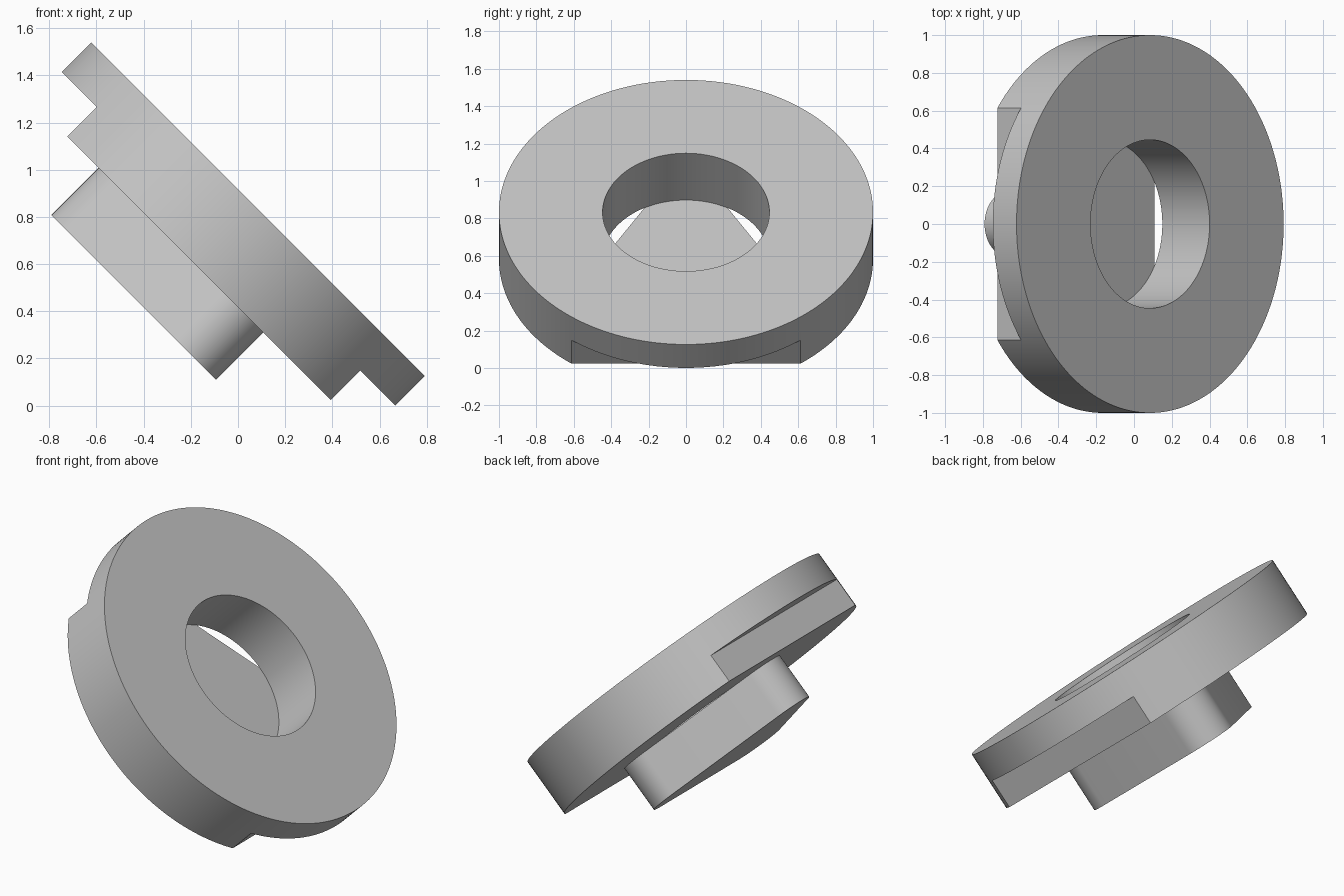
import bpy
import bmesh
from math import cos, sin, pi, radians
from mathutils import Matrix, Vector

default = bpy.data.objects.get("Cube")
if default:
    bpy.data.objects.remove(default, do_unlink=True)

# Single grey material
GREY = (0.55, 0.55, 0.55, 1.0)
grey = bpy.data.materials.new("plain_grey")
grey.use_nodes = True
grey.diffuse_color = GREY
grey.node_tree.nodes["Principled BSDF"].inputs["Base Color"].default_value = GREY

# Sizes in the tilted frame: origin at the centre of the disc's upper face
TILT = Matrix.Translation((0.085, 0, 0.833)) @ Matrix.Rotation(radians(45), 4, "Y")
THICK, STEP = 0.354, 0.177
FLAT = 0.79
HOLE = 0.446
BOSS_DEPTH, INRADIUS, FILLET = 0.283, 0.386, 0.17


def circle(radius, count=160):
    return [(radius * cos(2 * pi * i / count), radius * sin(2 * pi * i / count))
            for i in range(count)]


def rounded_triangle(inradius, fillet, steps=20):
    """Equilateral outline with one corner towards -x and round corners."""
    points = []
    for corner in range(3):
        mid = pi + corner * 2 * pi / 3
        reach = 2 * (inradius - fillet)
        for i in range(steps + 1):
            a = mid - pi / 3 + 2 * pi / 3 * i / steps
            points.append((reach * cos(mid) + fillet * cos(a),
                           reach * sin(mid) + fillet * sin(a)))
    return points


def prism(name, outline, bottom, top):
    bm = bmesh.new()
    base = bm.faces.new([bm.verts.new((x, y, bottom)) for x, y in outline])
    ext = bmesh.ops.extrude_face_region(bm, geom=[base])
    moved = [v for v in ext["geom"] if isinstance(v, bmesh.types.BMVert)]
    bmesh.ops.translate(bm, verts=moved, vec=Vector((0, 0, top - bottom)))
    bmesh.ops.recalc_face_normals(bm, faces=bm.faces)
    mesh = bpy.data.meshes.new(name)
    bm.to_mesh(mesh)
    bm.free()
    mesh.materials.append(grey)
    obj = bpy.data.objects.new(name, mesh)
    obj.matrix_world = TILT
    bpy.context.collection.objects.link(obj)
    return obj


def activate(obj):
    bpy.ops.object.select_all(action="DESELECT")
    obj.select_set(True)
    bpy.context.view_layer.objects.active = obj


def cut(target, cutter):
    cutter.hide_render = True
    mod = target.modifiers.new("cut", "BOOLEAN")
    mod.operation = "DIFFERENCE"
    mod.solver = "EXACT"
    mod.object = cutter
    activate(target)
    bpy.ops.object.modifier_apply(modifier=mod.name)
    bpy.data.objects.remove(cutter, do_unlink=True)


# Disc with a through hole and two flats stepped into its lower half
disc = prism("disc", circle(1.0), -THICK, 0)
cut(disc, prism("hole_cutter", circle(HOLE, 96), -1, 1))
for side in (-1, 1):
    near, far = side * FLAT, side * 1.5
    box = [(near, -1.5), (far, -1.5), (far, 1.5), (near, 1.5)]
    cut(disc, prism("flat_cutter", box, -1, -STEP))

# Rounded triangular boss under the disc
boss = prism("triangular_boss", rounded_triangle(INRADIUS, FILLET),
             -THICK - BOSS_DEPTH, -THICK)

for part in (disc, boss):
    activate(part)
    bpy.ops.object.shade_smooth_by_angle(angle=radians(30))
